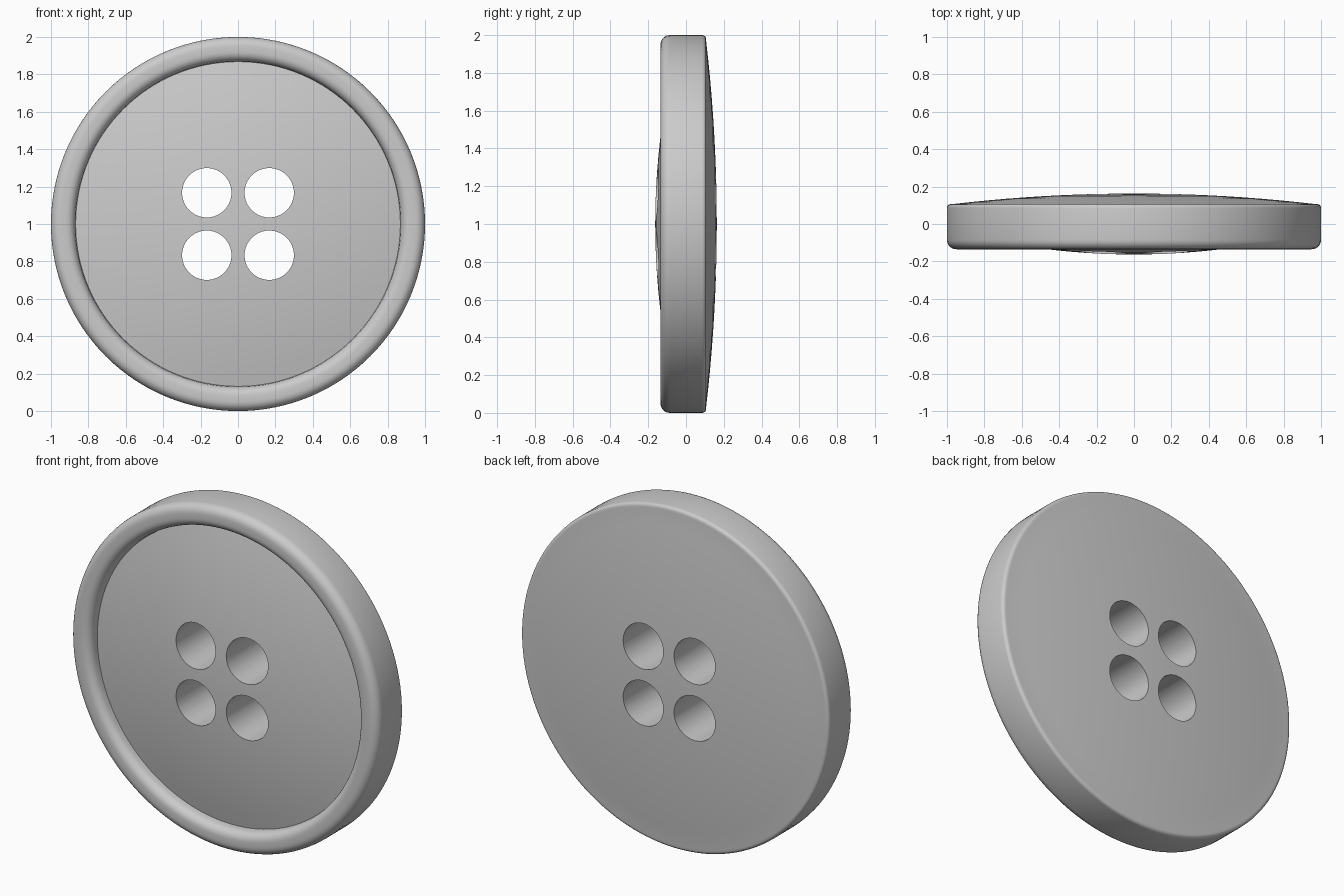
import bpy, bmesh, math
from mathutils import Matrix, Vector

cube = bpy.data.objects.get("Cube")
if cube:
    bpy.data.objects.remove(cube, do_unlink=True)

STEPS = 128
mat = bpy.data.materials.new("plain grey")
mat.use_nodes = True
grey = (0.6, 0.6, 0.6, 1)
mat.diffuse_color = grey
mat.node_tree.nodes["Principled BSDF"].inputs["Base Color"].default_value = grey


def dome(peak, edge, radius, rings=10):
    """Shallow curve from the axis out to radius, as (radius, y) points."""
    return [(radius * i / rings, peak + (edge - peak) * (i / rings) ** 2)
            for i in range(rings + 1)]


def arc(cr, cy, radius, start, end, steps=6):
    """Rounded corner of the profile, angles in degrees."""
    angles = [math.radians(start + (end - start) * i / steps) for i in range(steps + 1)]
    return [(cr + radius * math.cos(a), cy + radius * math.sin(a)) for a in angles]


# Profile: front dish, rounded rim, side wall, back dome
profile = dome(-0.163, -0.065, 0.868)
profile += arc(0.92, -0.085, 0.05, 180, 270)
profile += arc(0.95, -0.085, 0.05, 270, 360)
profile += arc(0.98, 0.086, 0.02, 0, 80, 4)
profile += dome(0.163, 0.106, 0.975)[::-1]

# Button body, turned around the y axis
bm = bmesh.new()
verts = [bm.verts.new((r, y, 0)) for r, y in profile]
edges = [bm.edges.new(pair) for pair in zip(verts, verts[1:])]
bmesh.ops.spin(bm, geom=verts + edges, cent=(0, 0, 0), axis=(0, 1, 0),
               angle=math.tau, steps=STEPS, use_duplicate=False)
bmesh.ops.remove_doubles(bm, verts=bm.verts, dist=0.0005)
bmesh.ops.recalc_face_normals(bm, faces=bm.faces)
bmesh.ops.translate(bm, verts=bm.verts, vec=(0, 0, 1))
mesh = bpy.data.meshes.new("button")
bm.to_mesh(mesh)
bm.free()
mesh.materials.append(mat)
button = bpy.data.objects.new("button", mesh)
bpy.context.collection.objects.link(button)

# Four thread holes
bm = bmesh.new()
for sx in (-1, 1):
    for sz in (-1, 1):
        place = Matrix.Translation(Vector((sx * 0.167, 0, 1 + sz * 0.167)))
        bmesh.ops.create_cone(bm, cap_ends=True, segments=64, radius1=0.132,
                              radius2=0.132, depth=1,
                              matrix=place @ Matrix.Rotation(math.pi / 2, 4, "X"))
mesh = bpy.data.meshes.new("hole_cutters")
bm.to_mesh(mesh)
bm.free()
mesh.materials.append(mat)
cutters = bpy.data.objects.new("hole_cutters", mesh)
bpy.context.collection.objects.link(cutters)

cut = button.modifiers.new("thread holes", "BOOLEAN")
cut.operation = "DIFFERENCE"
cut.solver = "EXACT"
cut.object = cutters
bpy.context.view_layer.objects.active = button
button.select_set(True)
bpy.ops.object.modifier_apply(modifier=cut.name)
bpy.data.objects.remove(cutters, do_unlink=True)

# Smooth shading, with sharp hole edges and rim crease
bpy.ops.object.shade_smooth_by_angle(angle=math.radians(35))
